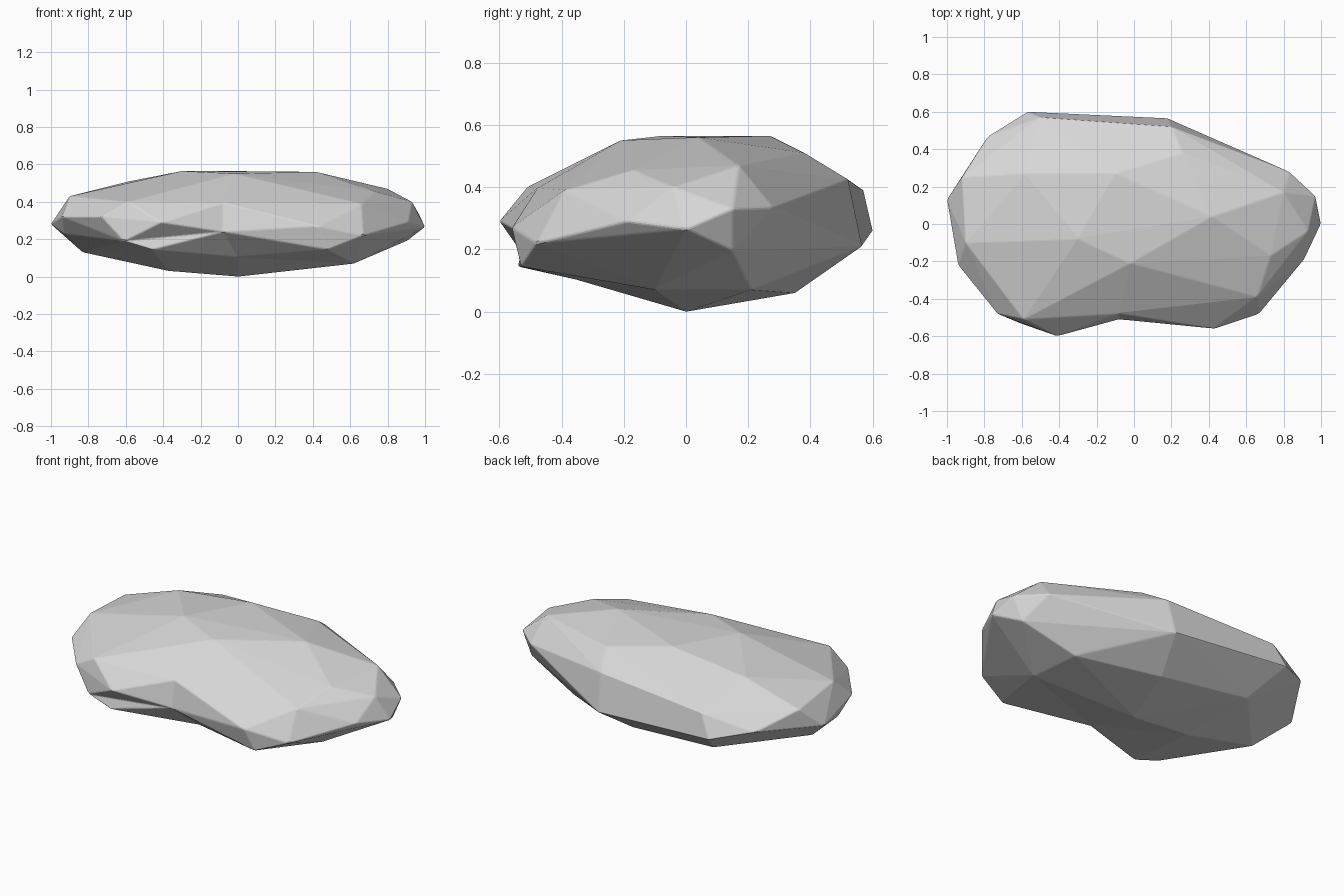
import bpy
import bmesh
from mathutils import Vector

cube = bpy.data.objects.get("Cube")
if cube:
    bpy.data.objects.remove(cube, do_unlink=True)


def flat_material(name, colour):
    """Plain single-colour stone material."""
    mat = bpy.data.materials.new(name)
    mat.use_nodes = True
    mat.diffuse_color = colour
    mat.node_tree.nodes["Principled BSDF"].inputs["Base Color"].default_value = colour
    return mat


# Facet corners of the boulder, in hundredths of a unit, level by level
crown = [(-30, -8, 56.5), (-2, -21, 55), (42, 4, 56), (-10, 27, 56.5),
         (26, 38, 51), (-58, 27, 51)]
shoulder = [(-90, -10, 43), (-59, -51, 40), (66, -39, 39), (73, -17, 45.5),
            (93, -4, 40), (80, 17, 47), (20, 52, 42.5), (-50, 57, 39),
            (-92, 25, 40)]
waist = [(-100, 13, 28), (-94, -22, 32), (-73, -48, 32), (-41, -60, 29),
         (43, -56, 27), (67, -48, 22), (91, -19, 29), (100, 0, 26.5),
         (97, 15, 33), (83, 28, 33.5), (18, 56.5, 21), (-57, 60, 26),
         (-78, 47, 31)]
underside = [(-93, -10, 23), (-61, -53, 19), (-46, -54, 14.5), (48, -53, 14.5),
             (91, 15, 19.5), (62, -10, 7), (59, 21, 7), (10, 35, 6),
             (-83, 0, 13), (-46, 40, 11), (-37, 0, 3), (0, 0, 0)]
# Hollow running down the front face: skinned outwards, then pulled back
hollow = [(-8, -48, 39.5), (-8, -51, 24), (0, -36, 10.5)]
hollow_push = Vector((0, -0.12, -0.03))


def corner(point):
    return Vector(point) / 100


# Wrap the corners in a faceted skin
bm = bmesh.new()
for point in crown + shoulder + waist + underside:
    bm.verts.new(corner(point))
hollow_verts = [bm.verts.new(corner(p) + hollow_push) for p in hollow]
bmesh.ops.convex_hull(bm, input=bm.verts[:], use_existing_faces=False)

# Press the hollow in and drop unused corners
for vert in hollow_verts:
    vert.co -= hollow_push
loose = [v for v in bm.verts if not v.link_faces]
bmesh.ops.delete(bm, geom=loose, context='VERTS')
bmesh.ops.recalc_face_normals(bm, faces=bm.faces[:])

mesh = bpy.data.meshes.new("boulder")
bm.to_mesh(mesh)
bm.free()
boulder = bpy.data.objects.new("boulder", mesh)
bpy.context.collection.objects.link(boulder)
mesh.materials.append(flat_material("stone grey", (0.68, 0.68, 0.68, 1)))

# Slightly worn edges between the flat facets
bevel = boulder.modifiers.new("worn edges", 'BEVEL')
bevel.width = 0.006
bevel.segments = 2
bevel.limit_method = 'ANGLE'
bevel.angle_limit = 0.2
